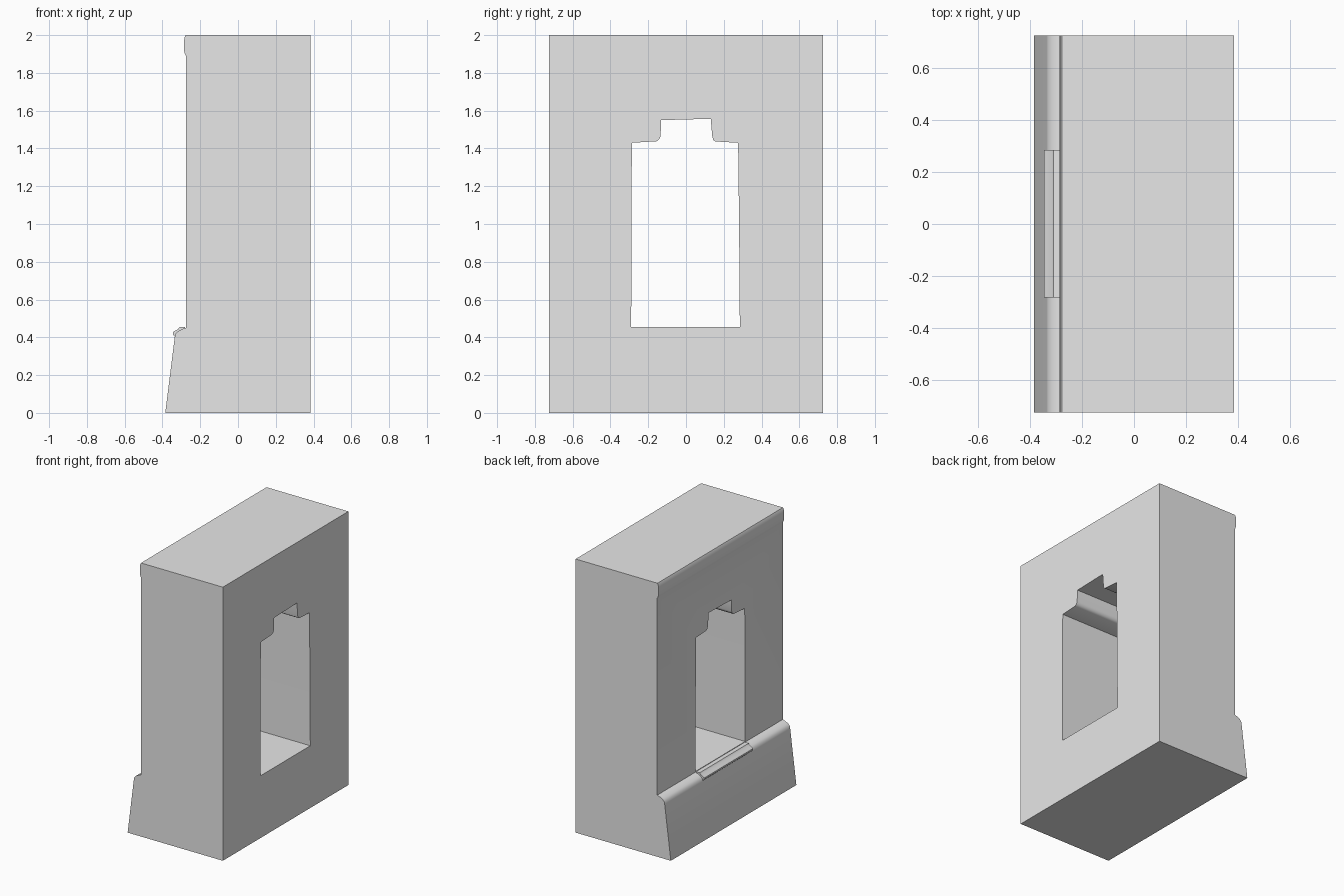
import bpy, bmesh, math

if "Cube" in bpy.data.objects:
    bpy.data.objects.remove(bpy.data.objects["Cube"])

stone = bpy.data.materials.new("plain grey")
stone.diffuse_color = (0.8, 0.8, 0.8, 1)
stone.use_nodes = True
stone.node_tree.nodes["Principled BSDF"].inputs["Base Color"].default_value = stone.diffuse_color


def prism(name, points, to3d, lo, hi):
    """Extrude a 2D outline between lo and hi along the remaining axis."""
    bm = bmesh.new()
    a = [bm.verts.new(to3d(p, lo)) for p in points]
    b = [bm.verts.new(to3d(p, hi)) for p in points]
    bm.faces.new(a)
    bm.faces.new(b[::-1])
    n = len(points)
    for i in range(n):
        j = (i + 1) % n
        bm.faces.new((a[j], a[i], b[i], b[j]))
    bmesh.ops.recalc_face_normals(bm, faces=bm.faces)
    mesh = bpy.data.meshes.new(name)
    bm.to_mesh(mesh)
    bm.free()
    mesh.materials.append(stone)
    obj = bpy.data.objects.new(name, mesh)
    bpy.context.collection.objects.link(obj)
    return obj


def along_y(p, y):
    return (p[0], y, p[1])


def along_x(p, x):
    return (x, p[0], p[1])


def smooth(obj):
    bpy.ops.object.select_all(action='DESELECT')
    obj.select_set(True)
    bpy.context.view_layer.objects.active = obj
    bpy.ops.object.shade_smooth_by_angle(angle=math.radians(35))


# Wall section: sloping plinth, rounded ledge, rounded cornice
section = [(-0.385, 0), (0.385, 0), (0.385, 2), (-0.277, 2),
           (-0.284, 1.985), (-0.286, 1.96), (-0.286, 1.92), (-0.281, 1.9),
           (-0.275, 1.89), (-0.275, 0.45), (-0.295, 0.444),
           (-0.318, 0.432), (-0.331, 0.418), (-0.335, 0.4)]
wall = prism("wall", section, along_y, -0.725, 0.725)

# Stepped window opening
opening = [(-0.29, 0.455), (0.285, 0.455), (0.281, 1.0), (0.276, 1.43),
           (0.155, 1.437), (0.144, 1.445), (0.139, 1.465), (0.131, 1.557),
           (-0.131, 1.55), (-0.135, 1.465), (-0.142, 1.448),
           (-0.156, 1.438), (-0.285, 1.43), (-0.289, 1.2)]
cutter = prism("opening_cutter", opening, along_x, -0.6, 0.6)
cutter.hide_render = True
cut = wall.modifiers.new("opening", 'BOOLEAN')
cut.operation = 'DIFFERENCE'
cut.solver = 'EXACT'
cut.object = cutter
bpy.context.view_layer.objects.active = wall
bpy.ops.object.modifier_apply(modifier=cut.name)
bpy.data.objects.remove(cutter)
smooth(wall)

# Stepped sill lip below the opening
lip = [(-0.28, 0.44), (-0.28, 0.455), (-0.31, 0.455), (-0.316, 0.444),
       (-0.338, 0.433), (-0.345, 0.425), (-0.343, 0.412), (-0.33, 0.4)]
sill = prism("window_sill", lip, along_y, -0.282, 0.285)
smooth(sill)
